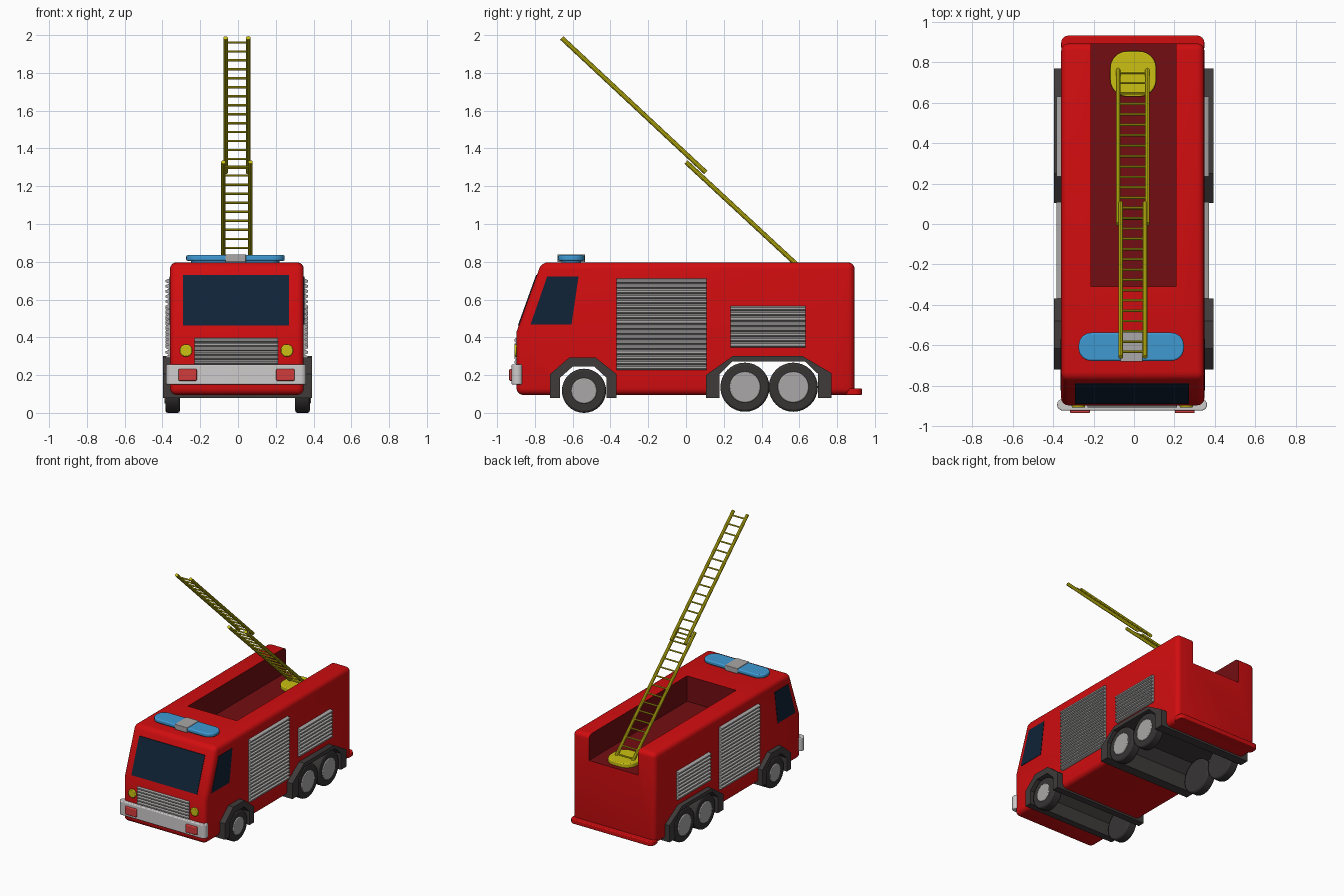
import bpy, bmesh, math
from mathutils import Vector

if "Cube" in bpy.data.objects:
    bpy.data.objects.remove(bpy.data.objects["Cube"])

CX = -0.006   # centre line of the body


def mat(name, r, g, b):
    m = bpy.data.materials.new(name)
    m.diffuse_color = (r, g, b, 1)
    m.use_nodes = True
    m.node_tree.nodes["Principled BSDF"].inputs["Base Color"].default_value = m.diffuse_color
    return m


RED = mat("body_red", 0.64, 0.004, 0.005)
DARK_RED = mat("bed_dark_red", 0.17, 0.004, 0.006)
GLASS = mat("dark_glass", 0.005, 0.017, 0.038)
YELLOW = mat("yellow", 0.60, 0.53, 0.006)
BLUE = mat("beacon_blue", 0.05, 0.32, 0.65)
GREY = mat("shutter_grey", 0.40, 0.39, 0.385)
SILVER = mat("bumper_silver", 0.62, 0.60, 0.60)
FENDER = mat("fender_charcoal", 0.05, 0.043, 0.043)
TYRE = mat("tyre_black", 0.038, 0.034, 0.034)
LAMP = mat("lamp_red", 0.65, 0.045, 0.045)


def finish(bm, name, material, bevel=0, segs=3):
    bmesh.ops.recalc_face_normals(bm, faces=bm.faces)
    me = bpy.data.meshes.new(name)
    bm.to_mesh(me)
    bm.free()
    ob = bpy.data.objects.new(name, me)
    bpy.context.collection.objects.link(ob)
    if material:
        me.materials.append(material)
    if bevel:
        b = ob.modifiers.new("bevel", 'BEVEL')
        b.width, b.segments = bevel, segs
        b.limit_method, b.angle_limit = 'ANGLE', math.radians(35)
    return ob


def prism(name, pts, a, b, material, axis='x', bevel=0, segs=3):
    """Extrude a (y,z) outline along x, or an (x,z) outline along y."""
    bm = bmesh.new()
    place = (lambda p, t: (t, p[0], p[1])) if axis == 'x' else (lambda p, t: (p[0], t, p[1]))
    f = bm.faces.new([bm.verts.new(place(p, a)) for p in pts])
    ext = bmesh.ops.extrude_face_region(bm, geom=[f])["geom"]
    d = (b - a, 0, 0) if axis == 'x' else (0, b - a, 0)
    bmesh.ops.translate(bm, verts=[v for v in ext if isinstance(v, bmesh.types.BMVert)], vec=d)
    return finish(bm, name, material, bevel, segs)


def block(name, lo, hi, material, corner=0, bevel=0):
    """Box with rounded vertical corners and softened edges."""
    bm = bmesh.new()
    bmesh.ops.create_cube(bm, size=1)
    for v in bm.verts:
        v.co = [(l + h) / 2 + c * (h - l) for l, h, c in zip(lo, hi, v.co)]
    if corner:
        up = [e for e in bm.edges if abs(e.verts[0].co.z - e.verts[1].co.z) > 1e-4]
        bmesh.ops.bevel(bm, geom=up, offset=corner, segments=6, profile=0.5, affect='EDGES')
    return finish(bm, name, material, bevel)


def add_rod(bm, p, q, r, n=10):
    p, q = Vector(p), Vector(q)
    m = (q - p).to_track_quat('Z', 'Y').to_matrix().to_4x4()
    m.translation = (p + q) / 2
    bmesh.ops.create_cone(bm, cap_ends=True, segments=n, radius1=r, radius2=r,
                          depth=(q - p).length, matrix=m)


def rod(name, p, q, r, material, n=32, bevel=0):
    bm = bmesh.new()
    add_rod(bm, p, q, r, n)
    return finish(bm, name, material, bevel, 2)


# Body shell from its side profile
body = prism("body", [(-0.897, 0.095), (-0.897, 0.43), (-0.765, 0.797), (0.893, 0.797), (0.893, 0.095)],
             CX - 0.354, CX + 0.354, RED, bevel=0.035, segs=4)

# Fenders: outer and inner arch outlines, with wells cut from the body
arches = {
    "front_fender": ([(-0.72, 0.08), (-0.72, 0.205), (-0.617, 0.294), (-0.48, 0.294), (-0.368, 0.205), (-0.368, 0.08)],
                     [(-0.668, 0.08), (-0.668, 0.185), (-0.6, 0.245), (-0.485, 0.245), (-0.42, 0.185), (-0.42, 0.08)]),
    "rear_fender": ([(0.105, 0.08), (0.105, 0.2), (0.25, 0.302), (0.615, 0.302), (0.77, 0.21), (0.77, 0.08)],
                    [(0.178, 0.08), (0.178, 0.205), (0.245, 0.272), (0.63, 0.272), (0.7, 0.205), (0.7, 0.08)]),
}
cutters = [block("bed_cutter", (-0.213, -0.31, 0.6), (0.207, 1.1, 0.95), None)]
for name, (outer, inner) in arches.items():
    prism(name, outer + inner[::-1], -0.397, 0.393, FENDER)
    mid = [((a[0] + b[0]) / 2, (a[1] + b[1]) / 2 - (0.06 if a[1] < 0.1 else 0)) for a, b in zip(outer, inner)]
    cutters.append(prism(name + "_cutter", mid, -0.6, 0.6, None))
for c in cutters:
    m = body.modifiers.new("cut", 'BOOLEAN')
    m.object, m.solver = c, 'EXACT'
    c.hide_render = True
bpy.context.view_layer.objects.active = body
for m in list(body.modifiers):
    bpy.ops.object.modifier_apply(modifier=m.name)
for c in cutters:
    bpy.data.objects.remove(c)

# Darker lining of the open bed
body.data.materials.clear()
body.data.materials.append(RED)
body.data.materials.append(DARK_RED)
for p in body.data.polygons:
    c = p.center
    inside = abs(c.x) < 0.216 and c.y > -0.312 and 0.59 < c.z < 0.79 and p.normal.y < 0.5
    p.material_index = 1 if inside or (abs(c.y + 0.31) < 0.002 and c.z > 0.59) else 0

block("rear_step", (CX - 0.354, 0.84, 0.095), (CX + 0.354, 0.932, 0.13), RED, 0.035, 0.006)

# Wheels with hubs
for name, y, r, hub in (("front", -0.54, 0.117, 0.068), ("middle", 0.312, 0.13, 0.082), ("rear", 0.568, 0.13, 0.082)):
    z = r + (0.0 if name == "front" else 0.006)
    for s, side in ((-1, "left"), (1, "right")):
        x = lambda d: -0.002 + s * d
        rod(f"{name}_{side}_tyre", (x(0.305), y, z), (x(0.382), y, z), r, TYRE, bevel=0.012)
        rod(f"{name}_{side}_hub", (x(0.36), y, z), (x(0.388), y, z), hub, GREY, bevel=0.006)


def slats(z0, z1, n, back, low, high):
    """Louvred outline: flat back and n ridges."""
    h = (z1 - z0) / n
    pts = [(back, z1), (back, z0)]
    for i in range(n):
        pts += [(low, z0 + i * h), (high, z0 + (i + 0.3) * h), (high, z0 + (i + 0.7) * h)]
    return pts + [(low, z1)]


# Side shutters and cab windows
for s, side in ((-1, "left"), (1, "right")):
    x = lambda d: CX + s * d
    for name, y0, y1, z0, z1, n in (("large", -0.368, 0.108, 0.227, 0.711, 18), ("small", 0.236, 0.632, 0.347, 0.567, 8)):
        prism(f"{name}_{side}_shutter", slats(z0, z1, n, x(0.34), x(0.358), x(0.377)), y0, y1, GREY, 'y')
    prism(f"{side}_window", [(-0.735, 0.722), (-0.569, 0.722), (-0.606, 0.468), (-0.823, 0.468)],
          x(0.35), x(0.357), GLASS)

# Windscreen lying on the sloped front
slope = lambda z: -0.897 + (z - 0.43) * 0.36
prism("windscreen", [(slope(0.463) - 0.005, 0.463), (slope(0.73) - 0.005, 0.73),
                     (slope(0.73) + 0.004, 0.73), (slope(0.463) + 0.004, 0.463)], -0.291, 0.271, GLASS)

# Grille, bumper and lamps
prism("grille", slats(0.257, 0.397, 6, -0.88, -0.899, -0.909), -0.23, 0.212, GREY)
block("bumper", (-0.38, -0.923, 0.15), (0.361, -0.865, 0.257), SILVER, 0.028, 0.006)
for s, side in ((-1, "left"), (1, "right")):
    x = -0.008 + s * 0.267
    rod(f"{side}_headlight", (x, -0.88, 0.33), (x, -0.908, 0.33), 0.033, YELLOW, bevel=0.005)
    x = -0.008 + s * 0.259
    block(f"{side}_fog_lamp", (x - 0.049, -0.936, 0.17), (x + 0.049, -0.9, 0.232), LAMP, 0, 0.006)

# Roof beacon bar
block("beacon_base", (-0.25, -0.66, 0.78), (0.22, -0.555, 0.81), BLUE, 0.05)
block("beacon_bar", (-0.274, -0.677, 0.805), (0.247, -0.538, 0.835), BLUE, 0.062, 0.008)
block("beacon_centre", (-0.067, -0.681, 0.798), (0.042, -0.535, 0.839), GREY, 0, 0.004)

# Turntable and two-stage ladder
block("turntable", (-0.118, 0.63, 0.595), (0.11, 0.855, 0.63), YELLOW, 0.085, 0.006)
for name, bottom, top, half, n in (("lower_ladder", (0.775, 0.61), (0.0, 1.328), 0.072, 15),
                                   ("upper_ladder", (0.105, 1.273), (-0.658, 1.985), 0.060, 15)):
    bm = bmesh.new()
    p, q = Vector((-0.006, *bottom)), Vector((-0.006, *top))
    w = Vector((half, 0, 0))
    for s in (-1, 1):
        add_rod(bm, p + w * s, q + w * s, 0.0125)
    for i in range(n):
        c = p.lerp(q, (i + 0.5) / n)
        add_rod(bm, c - w, c + w, 0.006, 8)
    finish(bm, name, YELLOW)

# Smooth rounded surfaces, keep hard edges
for ob in bpy.context.collection.objects:
    ob.select_set(True)
bpy.context.view_layer.objects.active = body
bpy.ops.object.shade_smooth_by_angle(angle=math.radians(32))
